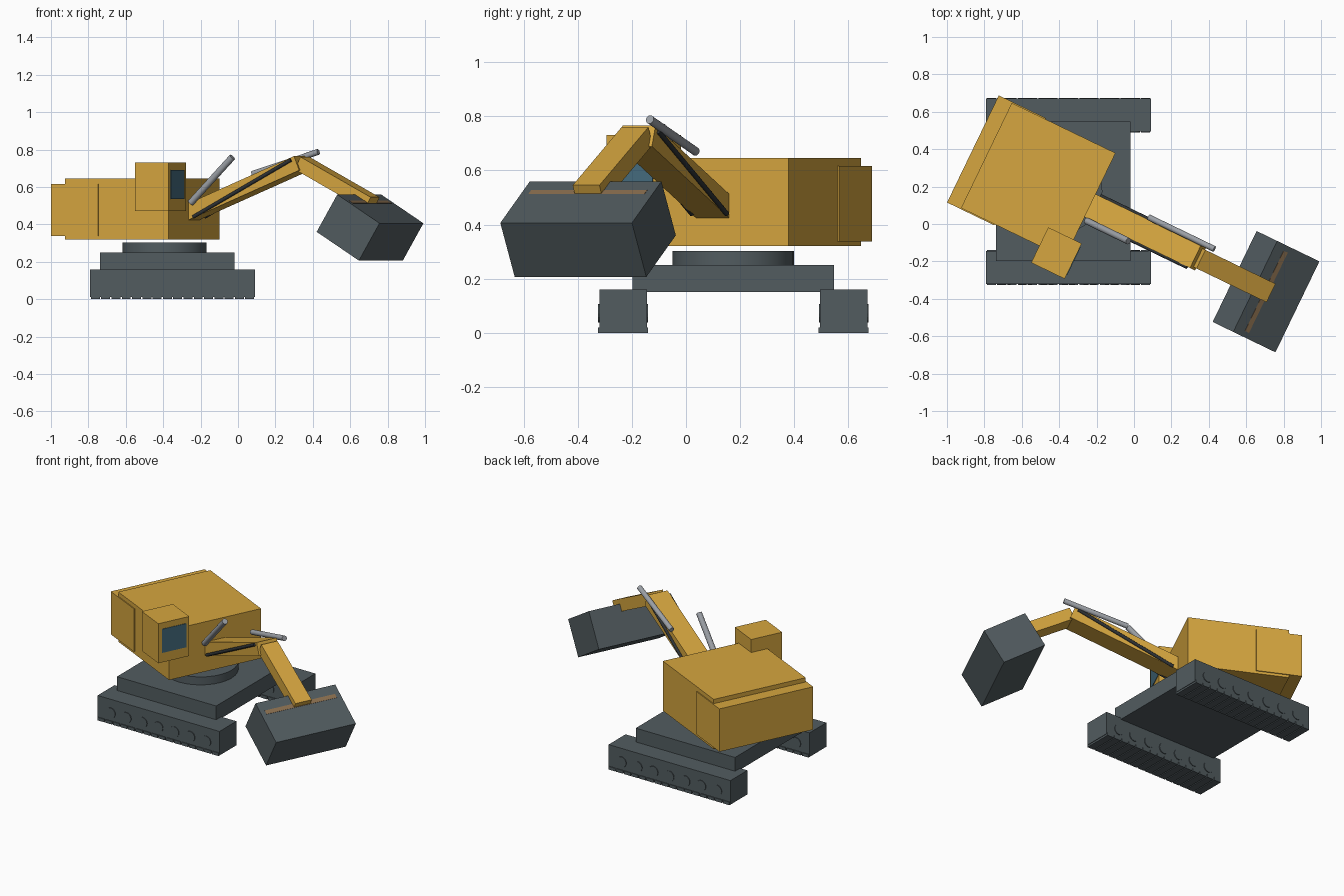
import bpy, bmesh, math
from mathutils import Matrix, Vector

if "Cube" in bpy.data.objects:
    bpy.data.objects.remove(bpy.data.objects["Cube"])


def material(name, rgb):
    m = bpy.data.materials.new(name)
    m.diffuse_color = (*rgb, 1)
    m.use_nodes = True
    m.node_tree.nodes["Principled BSDF"].inputs["Base Color"].default_value = m.diffuse_color
    return m


YELLOW = material("machine yellow", (0.67, 0.38, 0.05))
GREY = material("track grey", (0.084, 0.107, 0.117))
GLASS = material("window glass", (0.06, 0.15, 0.21))
STEEL = material("piston steel", (0.33, 0.35, 0.38))
DARK = material("dark rod", (0.027, 0.032, 0.036))
BROWN = material("worn brown", (0.26, 0.16, 0.08))

# The upper structure is slewed about the turntable centre
SLEW = Matrix.Translation((-0.393, 0.175, 0)) @ Matrix.Rotation(math.radians(-25.8), 4, 'Z')
WORLD = Matrix.Identity(4)


def finish(name, bm, mat, frame):
    bm.transform(frame)
    bmesh.ops.recalc_face_normals(bm, faces=bm.faces)
    me = bpy.data.meshes.new(name)
    bm.to_mesh(me)
    bm.free()
    me.materials.append(mat)
    ob = bpy.data.objects.new(name, me)
    bpy.context.collection.objects.link(ob)
    return ob


def add_box(bm, lo, hi):
    lo, hi = Vector(lo), Vector(hi)
    m = Matrix.Translation((lo + hi) / 2) @ Matrix.Diagonal((*(hi - lo), 1))
    bmesh.ops.create_cube(bm, size=1, matrix=m)


def box(name, lo, hi, mat, frame=WORLD):
    bm = bmesh.new()
    add_box(bm, lo, hi)
    return finish(name, bm, mat, frame)


def add_rod(bm, a, b, r, sides):
    a, b = Vector(a), Vector(b)
    m = Matrix.Translation((a + b) / 2) @ (b - a).to_track_quat('Z', 'Y').to_matrix().to_4x4()
    bmesh.ops.create_cone(bm, cap_ends=True, segments=sides, radius1=r, radius2=r,
                          depth=(b - a).length, matrix=m)


def rod(name, a, b, r, mat, frame=WORLD, sides=16):
    bm = bmesh.new()
    add_rod(bm, a, b, r, sides)
    ob = finish(name, bm, mat, frame)
    for p in ob.data.polygons:
        p.use_smooth = len(p.vertices) == 4
    ob.data.set_sharp_from_angle(angle=math.radians(40))
    return ob


def beam(name, a, b, half_width, thick, mat):
    """Square-ended beam between two (forward, height) points of the slewed frame."""
    d = Vector((b[0] - a[0], 0, b[1] - a[1]))
    tilt = SLEW @ Matrix.Translation((a[0], 0, a[1])) @ Matrix.Rotation(-math.atan2(d.z, d.x), 4, 'Y')
    return box(name, (0, -half_width, -thick / 2), (d.length, half_width, thick / 2), mat, tilt)


# Tracks: body, ground pads and road wheels on each side
for side, yc in (("right", -0.2325), ("left", 0.5825)):
    box(side + "_track", (-0.79, yc - 0.0875, 0.012), (0.09, yc + 0.0875, 0.16), GREY)
    pads, wheels = bmesh.new(), bmesh.new()
    for i in range(16):
        x = -0.7625 + 0.055 * i
        add_box(pads, (x - 0.024, yc - 0.0925, 0), (x + 0.024, yc + 0.0925, 0.02))
    for i in range(7):
        x = -0.695 + 0.115 * i
        add_rod(wheels, (x, yc - 0.092, 0.072), (x, yc + 0.092, 0.072), 0.034, 16)
    finish(side + "_track_pads", pads, GREY, WORLD)
    finish(side + "_road_wheels", wheels, GREY, WORLD)

# Undercarriage frame and turntable
box("undercarriage_frame", (-0.737, -0.197, 0.15), (-0.02, 0.547, 0.25), GREY)
rod("turntable", (-0.393, 0.175, 0.25), (-0.393, 0.175, 0.302), 0.224, GREY, sides=32)

# House, counterweight and cab
box("house", (-0.44, -0.312, 0.32), (0.176, 0.312, 0.645), YELLOW, SLEW)
box("counterweight", (-0.52, -0.318, 0.337), (-0.24, 0.318, 0.617), YELLOW, SLEW)
box("cab", (0.025, -0.412, 0.472), (0.224, -0.202, 0.73), YELLOW, SLEW)
box("cab_window", (0.22, -0.388, 0.535), (0.2275, -0.222, 0.69), GLASS, SLEW)

# Boom and arm
beam("boom", (0.14, 0.454), (0.817, 0.727), 0.068, 0.082, YELLOW)
beam("arm", (0.817, 0.727), (1.233, 0.512), 0.055, 0.075, YELLOW)

# Hydraulics
rod("boom_piston", (0.195, -0.082, 0.515), (0.443, -0.082, 0.76), 0.018, STEEL, SLEW)
rod("arm_piston", (0.485, 0.08, 0.67), (0.875, 0.08, 0.788), 0.016, STEEL, SLEW)
for side, v in (("right", -0.071), ("left", 0.071)):
    rod(side + "_boom_rod", (0.205, v, 0.44), (0.785, v, 0.745), 0.01, DARK, SLEW, 12)

# Bucket with a worn strip across its upper face
TILT = SLEW @ Matrix.Translation((1.223, -0.005, 0.383)) @ Matrix.Rotation(math.radians(31.5), 4, 'Y')
box("bucket", (-0.147, -0.27, -0.117), (0.147, 0.27, 0.117), GREY, TILT)
box("bucket_strip", (-0.084, -0.238, 0.113), (-0.056, 0.238, 0.1185), BROWN, TILT)
